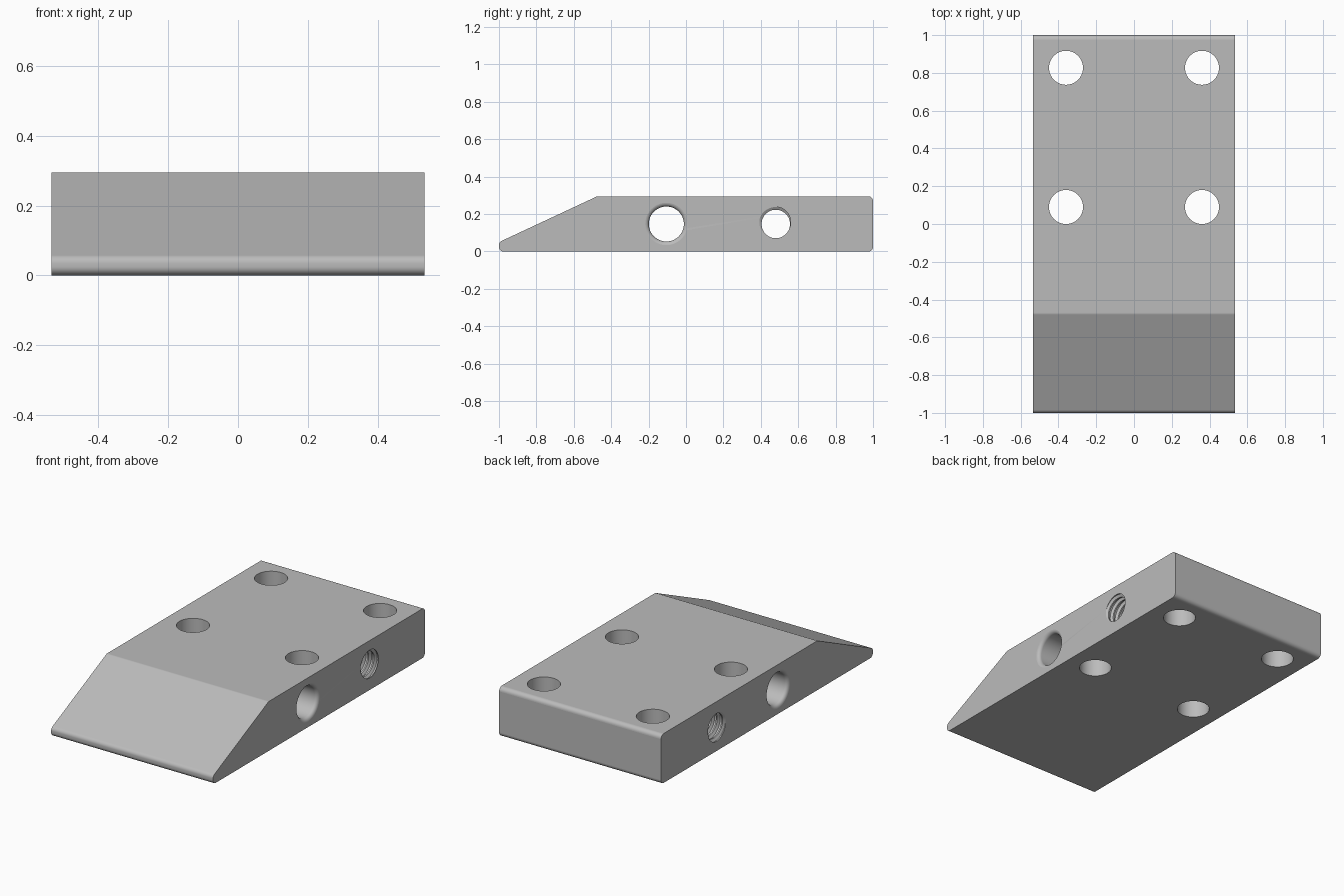
import bpy, bmesh, math
from mathutils import Vector, Matrix

if "Cube" in bpy.data.objects:
    bpy.data.objects.remove(bpy.data.objects["Cube"])

HALF_W, HEIGHT, HOLE_Z = 0.535, 0.295, 0.147

grey = bpy.data.materials.new("plain grey")
grey.diffuse_color = (0.5, 0.5, 0.5, 1)
grey.use_nodes = True
grey.node_tree.nodes["Principled BSDF"].inputs["Base Color"].default_value = grey.diffuse_color


def make_object(name, bm):
    bmesh.ops.recalc_face_normals(bm, faces=bm.faces)
    mesh = bpy.data.meshes.new(name)
    bm.to_mesh(mesh)
    bm.free()
    mesh.materials.append(grey)
    obj = bpy.data.objects.new(name, mesh)
    bpy.context.collection.objects.link(obj)
    return obj


def rounded(points, radius, steps=8):
    """Round every corner of a convex 2D outline with a tangent arc."""
    out = []
    pts = [Vector(p) for p in points]
    for i, p in enumerate(pts):
        a = (pts[i - 1] - p).normalized()
        b = (pts[(i + 1) % len(pts)] - p).normalized()
        half = a.angle(b) / 2
        centre = p + (a + b).normalized() * radius / math.sin(half)
        start = p + a * radius / math.tan(half) - centre
        end = p + b * radius / math.tan(half) - centre
        sweep = start.angle(end)
        for k in range(steps + 1):
            t = k / steps
            out.append(centre + (start * math.sin((1 - t) * sweep)
                                 + end * math.sin(t * sweep)) / math.sin(sweep))
    return out


def lathe_x(name, profile, y, sides=64):
    """Solid of revolution along x from (x, radius) pairs."""
    bm = bmesh.new()
    rings = [[bm.verts.new((x, y + r * math.cos(math.tau * i / sides),
                            HOLE_Z + r * math.sin(math.tau * i / sides)))
              for i in range(sides)] for x, r in profile]
    for a, b in zip(rings, rings[1:]):
        for i in range(sides):
            j = (i + 1) % sides
            bm.faces.new((a[i], a[j], b[j], b[i]))
    bm.faces.new(rings[0])
    bm.faces.new(rings[-1])
    return make_object(name, bm)


def thread_x(name, y, r_in, r_out, pitch, sides=48):
    """Threaded rod along x: rows of vertices follow the helix."""
    bm = bmesh.new()
    radii = (r_in, r_in, r_out, r_out)
    n = len(radii)
    rows = n * (int(2 * (HALF_W + 0.06) / pitch) + 1)
    grid = []
    for k in range(rows + n):
        row = []
        for i in range(sides):
            a, r = math.tau * i / sides, radii[k % n]
            x = -HALF_W - 0.08 + pitch * (k / n + i / sides)
            row.append(bm.verts.new((x, y + r * math.cos(a), HOLE_Z + r * math.sin(a))))
        grid.append(row)
    for k in range(rows + n - 1):
        for i in range(sides):
            if i < sides - 1:
                bm.faces.new((grid[k][i], grid[k][i + 1], grid[k + 1][i + 1], grid[k + 1][i]))
            elif k + n + 1 < rows + n:
                bm.faces.new((grid[k][i], grid[k + n][0], grid[k + n + 1][0], grid[k + 1][i]))
    caps = bmesh.ops.holes_fill(bm, edges=bm.edges[:], sides=0)["faces"]
    bmesh.ops.poke(bm, faces=caps)
    return make_object(name, bm)


# Wedge-nosed block: rounded side profile extruded across x
bm = bmesh.new()
outline = rounded([(-1, 0), (1, 0), (1, HEIGHT), (-0.475, HEIGHT), (-1, 0.05)], 0.025)
side = bm.faces.new([bm.verts.new((-HALF_W, p.x, p.y)) for p in outline])
ext = bmesh.ops.extrude_face_region(bm, geom=[side])["geom"]
bmesh.ops.translate(bm, vec=(2 * HALF_W, 0, 0),
                    verts=[g for g in ext if isinstance(g, bmesh.types.BMVert)])
block = make_object("wedge_block", bm)

# Four vertical bolt holes
bm = bmesh.new()
for x in (-0.36, 0.36):
    for y in (0.09, 0.827):
        bmesh.ops.create_cone(bm, cap_ends=True, segments=64, radius1=0.09, radius2=0.09,
                              depth=1, matrix=Matrix.Translation((x, y, 0.15)))
cutters = [make_object("bolt_hole_cutter", bm)]

# Plain cross hole with rounded mouths
R, F = 0.0935, 0.022
mouth = [(HALF_W - F + F * math.sin(a), R + F - F * math.cos(a))
         for a in (math.pi / 2 * k / 8 for k in range(9))]
mouth[-1] = (HALF_W + 0.0005, R + F)
mouth.append((HALF_W + 0.05, R + F))
cutters.append(lathe_x("cross_hole_cutter", [(-x, r) for x, r in reversed(mouth)] + mouth, -0.105))

# Threaded cross hole
cutters.append(thread_x("thread_cutter", 0.48, 0.076, 0.091, 0.036))

# Cut the holes
bpy.context.view_layer.objects.active = block
block.select_set(True)
for c in cutters:
    c.hide_render = True
    mod = block.modifiers.new(c.name, 'BOOLEAN')
    mod.operation, mod.solver, mod.object = 'DIFFERENCE', 'EXACT', c
    bpy.ops.object.modifier_apply(modifier=mod.name)
    bpy.data.objects.remove(c)

# Smooth the rounds and bores, keep the big plane faces flat
bpy.ops.object.shade_smooth_by_angle(angle=math.radians(30))
for p in block.data.polygons:
    if p.area > 0.1:
        p.use_smooth = False
